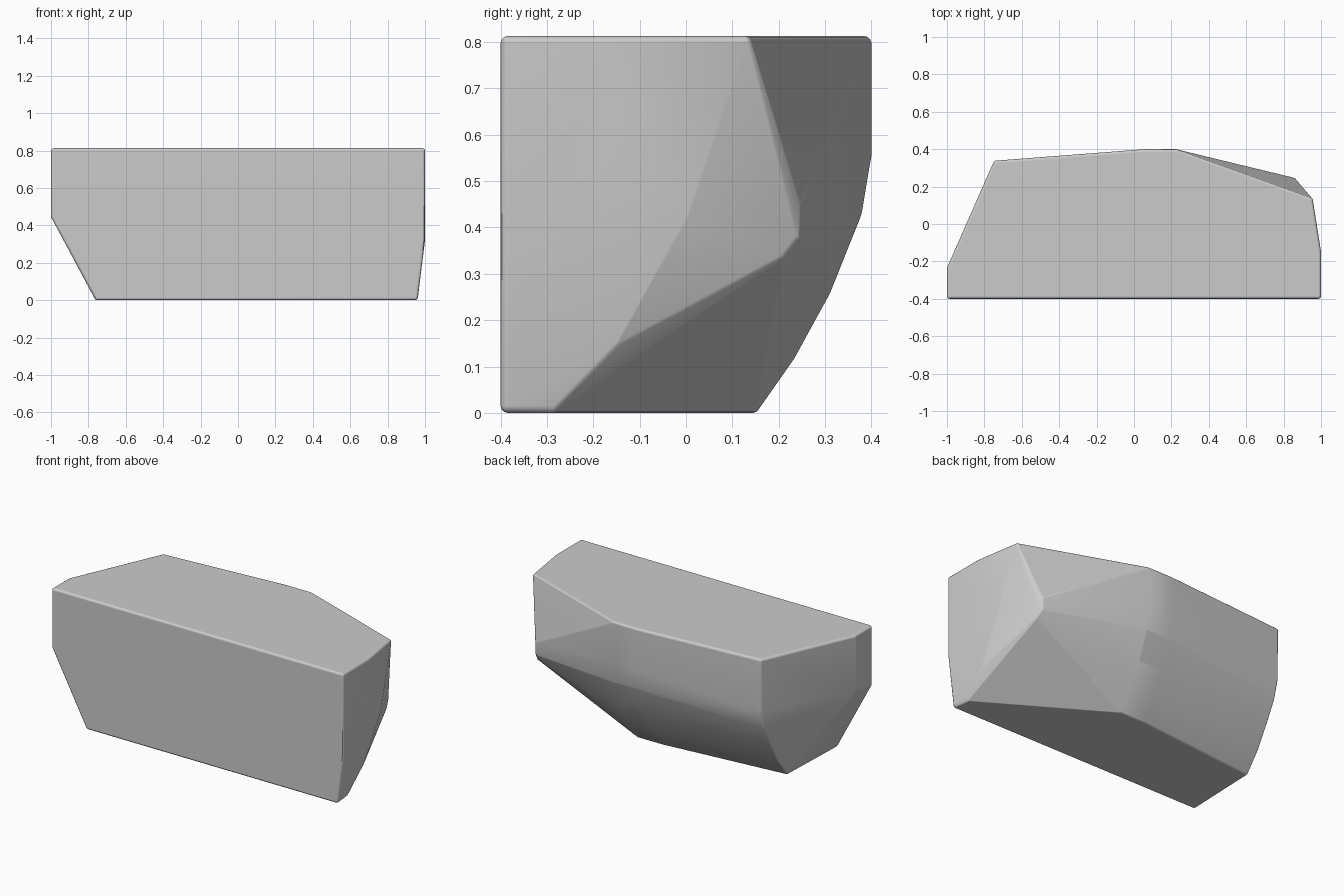
import bpy, bmesh
from mathutils import Vector

if "Cube" in bpy.data.objects:
    bpy.data.objects.remove(bpy.data.objects["Cube"])

R = 0.015            # edge rounding radius
TOP = 0.813

# back profile (y, z) at the crest and at the left end
crest = [(0.40, TOP), (0.40, 0.56), (0.377, 0.43), (0.31, 0.26), (0.23, 0.115), (0.15, 0.0)]
left = [(0.33, TOP), (0.33, 0.49), (0.30, 0.38), (0.24, 0.26), (0.16, 0.12), (0.07, 0.0)]

pts = [(x, y, z) for x in (0.06, 0.23) for y, z in crest]
pts += [(-0.75, y, z) for y, z in left]

# left end
pts += [(-1, -0.4, TOP), (-1, -0.24, TOP), (-1, -0.4, 0.45), (-1, -0.24, 0.47), (-0.765, -0.4, 0)]
# right end: flat panel, gentle ridge, bulging corner
pts += [(1, -0.4, TOP), (1, -0.15, TOP), (1, -0.19, 0.58), (1, -0.28, 0.42), (1, -0.4, 0.32),
        (0.96, -0.4, 0), (0.955, 0.13, TOP), (0.975, 0.0, 0.42), (0.963, -0.15, 0.15),
        (0.95, -0.29, 0),
        (0.865, 0.238, 0.45), (0.865, 0.235, 0.38), (0.875, 0.205, 0.34)]


def clamp(v, lo, hi):
    return max(lo, min(hi, v))


# hull of small spheres gives a boulder-like block with rounded edges
ball = bmesh.new()
bmesh.ops.create_icosphere(ball, subdivisions=2, radius=R)
offsets = [v.co.copy() for v in ball.verts]
ball.free()
offsets += [Vector(d) * R for d in ((1, 0, 0), (-1, 0, 0), (0, 1, 0), (0, -1, 0), (0, 0, 1), (0, 0, -1))]

centre = Vector((0, -0.05, 0.42))
bm = bmesh.new()
for p in pts:
    c = Vector(p)
    c -= (c - centre).normalized() * R
    c = Vector((clamp(c.x, -1 + R, 1 - R), clamp(c.y, -0.4 + R, 0.4 - R), c.z))
    # keep the flat faces truly flat
    if p[2] == TOP:
        c.z = TOP - R
    if p[2] == 0:
        c.z = R
    if p[1] in (-0.4, 0.4):
        c.y = p[1] * (1 - R / 0.4)
    if abs(p[0]) == 1:
        c.x = p[0] * (1 - R)
    for o in offsets:
        bm.verts.new(c + o)
res = bmesh.ops.convex_hull(bm, input=bm.verts[:])
loose = [v for v in bm.verts if not v.link_faces]
bmesh.ops.delete(bm, geom=loose, context='VERTS')
bmesh.ops.remove_doubles(bm, verts=bm.verts[:], dist=0.0005)
bmesh.ops.dissolve_limit(bm, angle_limit=0.02, verts=bm.verts[:], edges=bm.edges[:])
bmesh.ops.recalc_face_normals(bm, faces=bm.faces[:])

mesh = bpy.data.meshes.new("stone_block")
bm.to_mesh(mesh)
bm.free()
block = bpy.data.objects.new("stone_block", mesh)
bpy.context.collection.objects.link(block)
bpy.context.view_layer.objects.active = block
block.select_set(True)
bpy.ops.object.shade_smooth_by_angle(angle=0.6)
wn = block.modifiers.new("weighted_normals", 'WEIGHTED_NORMAL')
wn.keep_sharp = True
